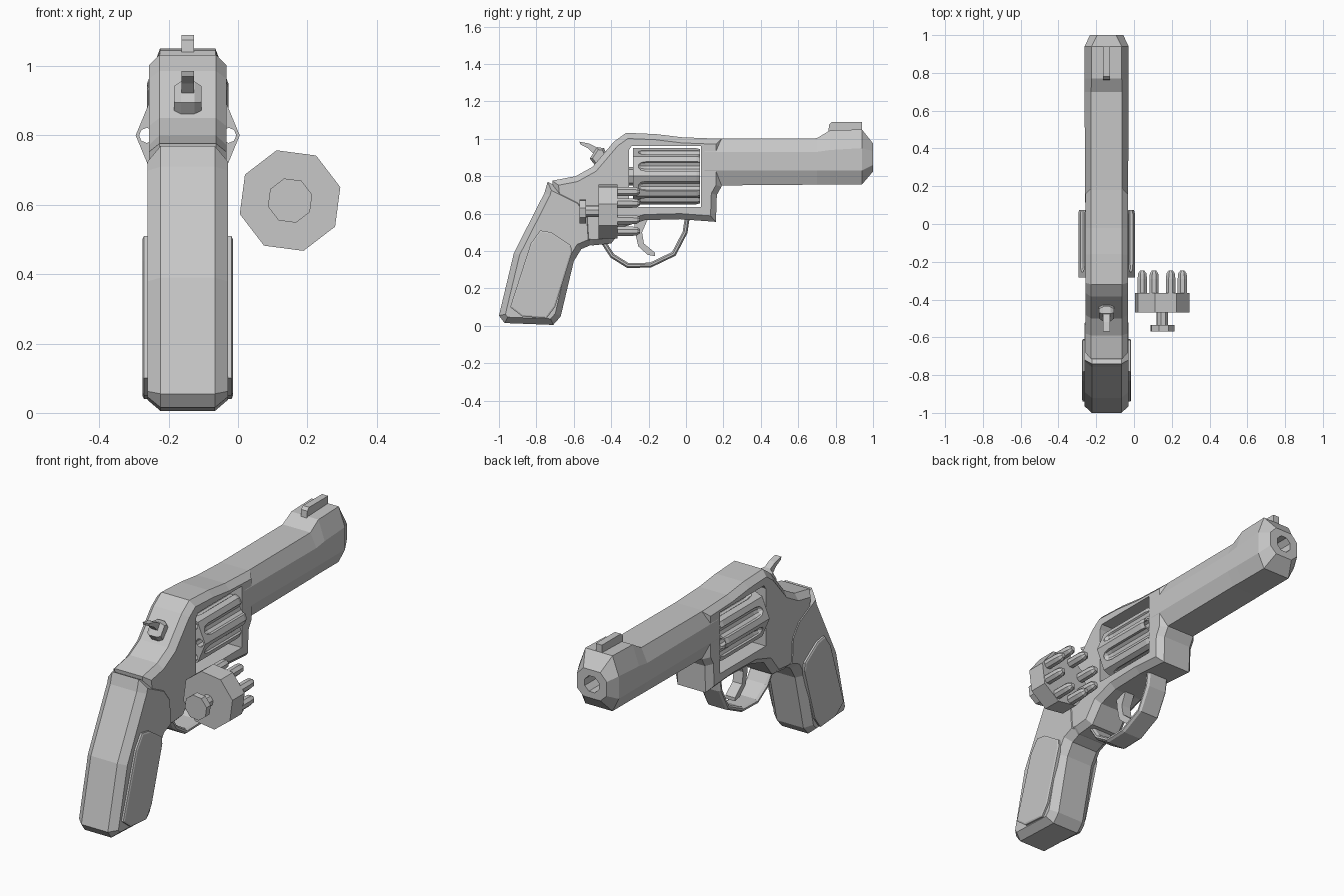
import bpy, bmesh, math
from mathutils import Vector

if "Cube" in bpy.data.objects:
    bpy.data.objects.remove(bpy.data.objects["Cube"])

GX = -0.145  # centre plane of the gun
steel = bpy.data.materials.new("grey_metal")
steel.diffuse_color = (0.57, 0.57, 0.57, 1)
steel.use_nodes = True
steel.node_tree.nodes["Principled BSDF"].inputs["Base Color"].default_value = steel.diffuse_color


def finish(name, bm):
    bmesh.ops.recalc_face_normals(bm, faces=bm.faces)
    me = bpy.data.meshes.new(name)
    bm.to_mesh(me)
    bm.free()
    me.materials.append(steel)
    ob = bpy.data.objects.new(name, me)
    bpy.context.scene.collection.objects.link(ob)
    return ob


def loft(name, rings):
    """Skin a list of equal-length vertex rings and cap both ends."""
    bm = bmesh.new()
    vs = [[bm.verts.new(p) for p in r] for r in rings]
    n = len(rings[0])
    for a, b in zip(vs, vs[1:]):
        for i in range(n):
            j = (i + 1) % n
            bm.faces.new((a[i], a[j], b[j], b[i]))
    bm.faces.new(vs[0])
    bm.faces.new(vs[-1])
    return finish(name, bm)


def offset(pts, d, closed=True):
    """Mitred offset of a 2D path to its left."""
    out, n = [], len(pts)
    for i in range(n):
        p = Vector(pts[i])
        e1 = p - Vector(pts[i - 1]) if closed or i > 0 else Vector(pts[1]) - p
        e2 = Vector(pts[(i + 1) % n]) - p if closed or i < n - 1 else e1
        n1 = Vector((-e1.y, e1.x)).normalized()
        n2 = Vector((-e2.y, e2.x)).normalized()
        out.append(p + (n1 + n2) * d / max(1 + n1.dot(n2), 0.5))
    return out


def slab(name, pts, hw, side=0.0, edge=0.0, x=GX):
    """Side profile (y, z) extruded across x, with chamfered rims."""
    area = sum(pts[i - 1][0] * p[1] - p[0] * pts[i - 1][1] for i, p in enumerate(pts))
    if area < 0:
        pts = pts[::-1]
    inner = offset(pts, edge) if edge else pts
    steps = [(-hw, inner), (-hw + side, pts), (hw - side, pts), (hw, inner)]
    if not edge:
        steps = [steps[0], steps[-1]]
    return loft(name, [[(x + dx, p[0], p[1]) for p in prof] for dx, prof in steps])


def rod(name, x, z, profile, n=8, turn=0.0):
    """Turned part along y; profile is (y, radius) pairs."""
    return loft(name, [[(x + r * math.cos(turn + k * math.tau / n), y,
                         z + r * math.sin(turn + k * math.tau / n))
                        for k in range(n)] for y, r in profile])


def cut(ob, cutters):
    for c in cutters:
        c.hide_render = True
        m = ob.modifiers.new("cut", 'BOOLEAN')
        m.object, m.operation, m.solver = c, 'DIFFERENCE', 'EXACT'
    bpy.context.view_layer.update()
    dg = bpy.context.evaluated_depsgraph_get()
    me = bpy.data.meshes.new_from_object(ob.evaluated_get(dg))
    ob.modifiers.clear()
    ob.data = me
    for c in cutters:
        bpy.data.objects.remove(c)


# Frame with cylinder window
frame = slab("frame", [
    (-.715, .776), (-.59, .80), (-.50, .85), (-.385, .985), (-.32, 1.032), (-.16, 1.025),
    (-.02, 1.008), (.19, 1.0), (.19, .745), (.165, .70), (.16, .556), (-.03, .57),
    (-.22, .565), (-.33, .53), (-.40, .44), (-.50, .43), (-.60, .45), (-.70, .65)],
    .112, .03, .03)
window = slab("window_cutter", [(-.305, .635), (.08, .635), (.08, .962), (-.29, .962), (-.305, .94)], .3)
cut(frame, [window])

# Grip
slab("grip", [
    (-1, .055), (-.97, .015), (-.71, .005), (-.67, .05), (-.60, .345), (-.56, .41),
    (-.49, .44), (-.50, .60), (-.56, .68), (-.69, .745), (-.74, .77), (-.757, .71),
    (-.92, .39)], .116, .038, .032)

# Raised grip panels on both sides
for s, label in ((-1, "left"), (1, "right")):
    slab("grip_panel_" + label, [
        (-.94, .10), (-.875, .05), (-.745, .04), (-.70, .10), (-.61, .39), (-.615, .43),
        (-.72, .50), (-.78, .51), (-.83, .44)], .012, .004, .008, GX + s * .118)

# Barrel: eight-sided sections that rise into the sight ramp and taper at the muzzle
rings = []
for y, top, hi, lo, bot, hw, cap in [
        (.10, 1.0, .93, .83, .75, .113, .082), (.70, 1.003, .93, .83, .755, .117, .082),
        (.77, 1.045, .94, .83, .755, .117, .08), (.94, 1.05, .95, .83, .755, .117, .08),
        (1.0, .975, .935, .86, .825, .088, .05)]:
    half = [(cap, top), (hw, hi), (hw, lo), (cap, bot)]
    rings.append([(GX + a, y, z) for a, z in half] + [(GX - a, y, z) for a, z in half[::-1]])
barrel = loft("barrel", rings)
cut(barrel, [rod("bore_cutter", GX, .90, [(.6, .045), (1.1, .045)], 8, math.pi / 8)])

# Front sight
slab("front_sight", [(.76, 1.03), (.94, 1.03), (.94, 1.09), (.78, 1.09), (.765, 1.075)], .018)

# Fluted cylinder with open chambers
cylinder = rod("cylinder", GX, .80, [(-.283, .15), (.055, .15), (.075, .145)])
cutters = []
for k in range(8):
    a = k * math.tau / 8
    cutters.append(rod("chamber_cutter", GX + .118 * math.cos(a), .80 + .118 * math.sin(a),
                       [(-.4, .022), (.2, .022)]))
    a += math.pi / 8
    cutters.append(rod("flute_cutter", GX + .145 * math.cos(a), .80 + .145 * math.sin(a),
                       [(-.255, .010), (-.24, .024), (-.21, .03), (.2, .03)], 10))
cut(cylinder, cutters)
rod("cylinder_axle", GX, .80, [(-.32, .05), (-.27, .05)])

# Trigger guard
path = [(.01, .60), (-.005, .50), (-.065, .385), (-.19, .325), (-.31, .322), (-.395, .375), (-.45, .46)]
slab("trigger_guard", offset(path, .013, False) + offset(path, -.013, False)[::-1], .062, .012, .008)

# Trigger
slab("trigger", [(-.28, .58), (-.20, .58), (-.235, .50), (-.225, .44), (-.165, .39),
                 (-.165, .372), (-.205, .38), (-.255, .425), (-.27, .49)], .028)

# Hammer: flared body with a narrow thumb spur
slab("hammer_body", [(-.40, .88), (-.44, .95), (-.475, .955), (-.515, .895), (-.48, .85)], .04, .02, .012)
slab("hammer_spur", [(-.44, .90), (-.435, .948), (-.48, .955), (-.52, .975), (-.57, .985),
                     (-.565, .97), (-.525, .95), (-.495, .92), (-.50, .89)], .018)

# Speed loader: drum, stem and knob
LX, LZ = .15, .612
tilt = math.radians(15)
rod("loader_drum", LX, LZ, [(-.468, .15), (-.365, .15)], 8, tilt)
rod("loader_stem", LX, LZ, [(-.55, .032), (-.46, .032)], 8, tilt)
rod("loader_knob", LX, LZ, [(-.57, .066), (-.535, .066)], 8, tilt)

# Eight rounds held in the loader
for k in range(8):
    a = (k + .5) * math.tau / 8
    rod("round_%d" % (k + 1), LX + .115 * math.cos(a), LZ + .115 * math.sin(a),
        [(-.38, .027), (-.29, .027), (-.262, .024), (-.246, .012)], 8, math.pi / 8)
